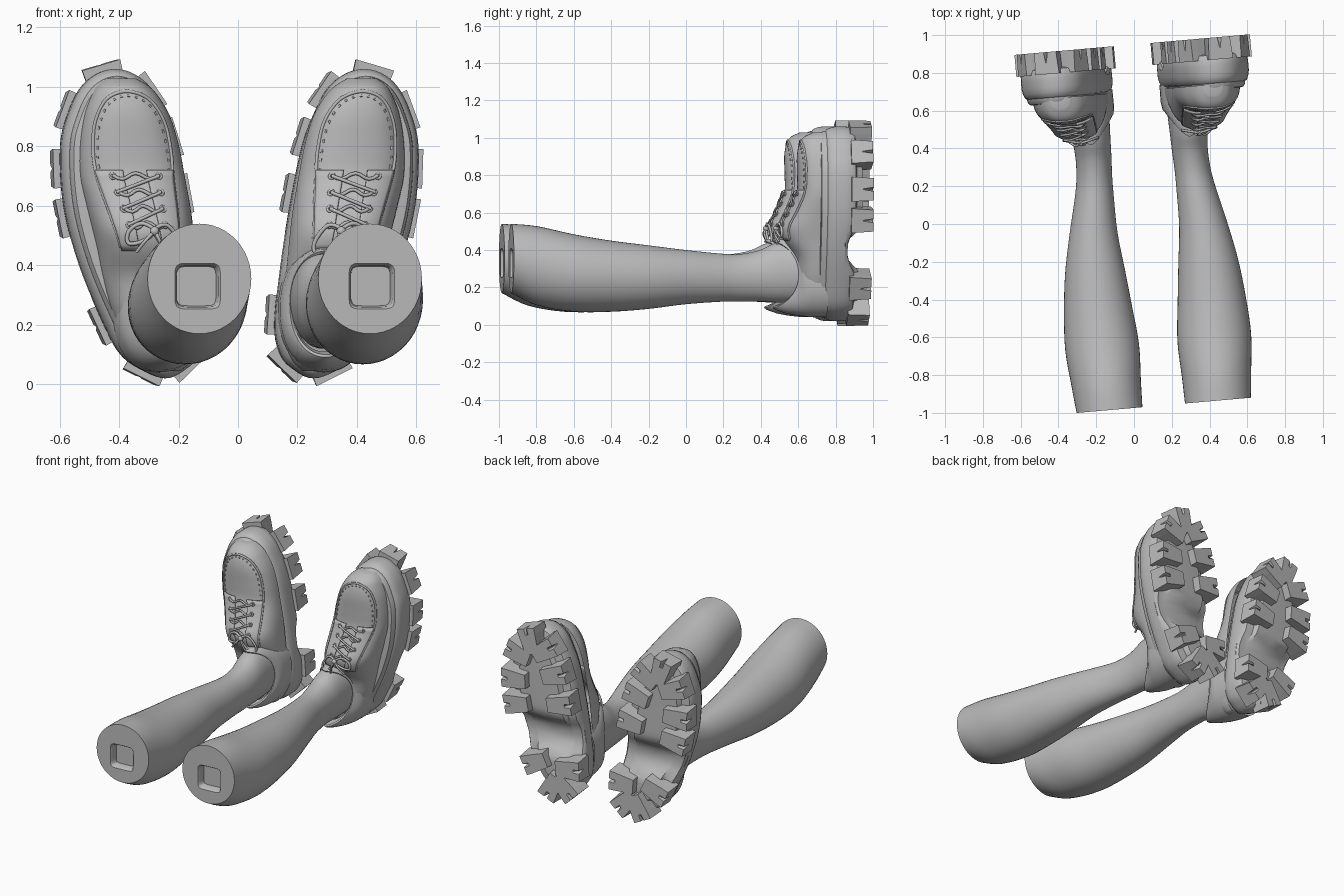
import bpy, bmesh, math
from mathutils import Matrix, Vector

if "Cube" in bpy.data.objects:
    bpy.data.objects.remove(bpy.data.objects["Cube"])

grey = bpy.data.materials.new("plain grey")
grey.use_nodes = True
grey.diffuse_color = (0.5, 0.5, 0.5, 1)
grey.node_tree.nodes["Principled BSDF"].inputs["Base Color"].default_value = (0.5, 0.5, 0.5, 1)

# Every part is made for one foot and mirrored; the pair is turned slightly
PLACE = Matrix.Rotation(math.radians(5), 4, 'Z') @ Matrix.Translation((0.073, 0, 0))


def finish(ob, smooth=35):
    bpy.context.collection.objects.link(ob)
    ob.data.materials.append(grey)
    ob.matrix_world = PLACE
    if ob.type == 'MESH' and smooth:
        bpy.ops.object.select_all(action='DESELECT')
        ob.select_set(True)
        bpy.context.view_layer.objects.active = ob
        bpy.ops.object.shade_smooth_by_angle(angle=math.radians(smooth))
    ob.modifiers.new("Mirror", 'MIRROR').use_mirror_merge = False
    return ob


def loft(bm, rings, cap_start=True, cap_end=True, closed=True):
    vs = [[bm.verts.new(p) for p in r] for r in rings]
    n = len(vs[0])
    for a, b in zip(vs, vs[1:]):
        for i in range(n if closed else n - 1):
            j = (i + 1) % n
            bm.faces.new((a[i], a[j], b[j], b[i]))
    if cap_start:
        bm.faces.new(vs[0])
    if cap_end:
        bm.faces.new(vs[-1])


def mesh_object(name, bm, smooth=35):
    bmesh.ops.remove_doubles(bm, verts=bm.verts, dist=0.0002)
    bmesh.ops.recalc_face_normals(bm, faces=bm.faces)
    me = bpy.data.meshes.new(name)
    bm.to_mesh(me)
    bm.free()
    return finish(bpy.data.objects.new(name, me), smooth)


def spline(pts, k, closed=False):
    """Smooth curve through the points, k steps for each span."""
    pts = [Vector(p) for p in pts]
    n, out = len(pts), []
    get = (lambda i: pts[i % n]) if closed else (lambda i: pts[max(0, min(n - 1, i))])
    for i in range(n if closed else n - 1):
        a, b, c, d = (get(i + o) for o in (-1, 0, 1, 2))
        for s in range(k):
            t = s / k
            out.append(0.5 * (2 * b + (c - a) * t + (2 * a - 5 * b + 4 * c - d) * t ** 2
                              + (3 * b - a - 3 * c + d) * t ** 3))
    return out if closed else out + [pts[-1]]


def oval(v, uc, h, zc, hz, power=2, n=48):
    pts = []
    for i in range(n):
        a = 2 * math.pi * i / n
        c, s = math.cos(a), math.sin(a)
        r = (abs(c) ** power + abs(s) ** power) ** (-1 / power)
        pts.append(Vector((uc + h * r * c, v, zc + hz * r * s)))
    return pts


def tubes(name, paths, radius, closed=False):
    cu = bpy.data.curves.new(name, 'CURVE')
    cu.dimensions, cu.bevel_depth, cu.bevel_resolution = '3D', radius, 2
    cu.use_fill_caps = True
    for path in paths:
        sp = cu.splines.new('POLY')
        sp.points.add(len(path) - 1)
        for p, co in zip(sp.points, path):
            p.co = (*co, 1)
        sp.use_cyclic_u = closed
        sp.use_smooth = True
    return finish(bpy.data.objects.new(name, cu))


# Lower leg with a rounded square socket in its cut end: y, x, half width, z, half height
leg = [(-.97, .288, .175, .355, .185), (-.83, .293, .184, .315, .212), (-.635, .298, .196, .277, .207),
       (-.435, .302, .181, .26, .19), (-.235, .301, .159, .255, .17), (-.035, .292, .128, .255, .145),
       (.165, .27, .103, .252, .128), (.265, .261, .095, .252, .127), (.365, .256, .095, .262, .137),
       (.46, .258, .1, .28, .16), (.6, .262, .11, .29, .17)]
bm = bmesh.new()
socket = [oval(v, .294, h, .33, h, 7) for v, h in ((-.92, .066), (-.96, .07), (-.97, .077))]
loft(bm, socket + [oval(*p) for p in spline([Vector(q) for q in leg], 4)])
mesh_object("lower_leg", bm)

# Sole outline: z, centre, half width from heel to toe
sole = [(.02, .25, 0), (.05, .258, .075), (.1, .27, .13), (.2, .288, .168), (.4, .34, .2), (.6, .382, .21),
        (.8, .408, .195), (.92, .416, .158), (1.0, .418, .115), (1.045, .42, .06), (1.06, .42, 0)]
outline = spline([(c + h, z) for z, c, h in sole] + [(c - h, z) for z, c, h in sole[-2:0:-1]], 5, True)
N = len(outline)


def normal(i):
    d = outline[(i + 1) % N] - outline[i - 1]
    return Vector((d.y, -d.x)).normalized()


def arch(z):
    return 0.04 * math.exp(-((z - 0.4) / 0.095) ** 4)


def sole_ring(v, inset, lift=0.0):
    pts = [outline[i] - normal(i) * inset for i in range(N)]
    return [(p.x, v - lift * arch(p.y), p.y) for p in pts]


# Thick midsole with a sloped welt, an arched underside and raised middle pads
bm = bmesh.new()
middle = [((outline[i] + outline[-i % N]) / 2) for i in range(N)]
spine = [(p.x, .9 - 2 * arch(p.y), p.y) for p in middle]
rings = [sole_ring(*a) for a in ((.672, .05), (.675, .036), (.69, .026), (.705, .024), (.712, .014),
                                 (.735, .005), (.76, 0), (.80, 0), (.84, .002, 1), (.855, .012, 1),
                                 (.865, .06, 1.2), (.895, .075, 1.9))]
loft(bm, rings + [spine], cap_end=False)
mesh_object("midsole", bm)

# Notched tread blocks around the forefoot and the heel
bm = bmesh.new()


def tread(u, z, w, depth):
    i = min(range(N), key=lambda k: (outline[k] - Vector((u, z))).length)
    out = normal(i)
    side = Vector((-out.y, out.x))
    shape = [(-w, .83), (w, .83), (.88 * w, .947), (.16 * w, .947), (.03 * w, .89),
             (-.03 * w, .89), (-.16 * w, .947), (-.88 * w, .947)]
    rings = []
    for d, solid, taper in ((.02, False, 1), (-.02, True, .96), (-depth, True, .75)):
        ring = []
        for k, (s, v) in enumerate(shape):
            p = outline[i] + out * d + side * s * taper
            ring.append((p.x, .947 if solid and k in (4, 5) else v, p.y))
        rings.append(ring)
    loft(bm, rings)


for u, z in ((.59, .56), (.605, .73), (.57, .91), (.455, 1.06), (.3, .99), (.22, .84), (.17, .665)):
    tread(u, z, .067, .14)
for u, z in ((.12, .25), (.17, .075), (.31, .04), (.45, .2)):
    tread(u, z, .068, .14)
mesh_object("tread_blocks", bm, 0)

# Shoe upper as arched sections along the foot: z, centre, half width, front
upper = spline([(.045, .255, .05, .64), (.08, .262, .09, .59), (.14, .27, .12, .57), (.25, .295, .145, .565),
                (.36, .31, .16, .55), (.45, .323, .165, .495), (.52, .335, .17, .478), (.6, .35, .175, .515),
                (.7, .37, .177, .555), (.8, .38, .168, .558), (.9, .388, .146, .556), (.97, .396, .113, .568),
                (1.005, .402, .085, .592), (1.028, .406, .05, .64)], 4)
BASE, POWER = .7, 2.5


def section(z):
    for a, b in zip(upper, upper[1:]):
        if z <= b[0]:
            return a.lerp(b, max(0, (z - a[0]) / (b[0] - a[0])))
    return upper[-1]


def on_upper(du, z, off=0.0):
    _, c, h, front = section(z)
    r = min(1, abs(du) / h)
    return Vector((c + du, BASE - (BASE - front) * (1 - r ** POWER) ** (1 / POWER) - off, z))


bm = bmesh.new()
rings = []
for z, c, h, front in upper:
    ring = []
    for i in range(33):
        a = math.pi * i / 32
        co, si = math.cos(a), math.sin(a)
        r = (abs(co) ** POWER + abs(si) ** POWER) ** (-1 / POWER)
        ring.append((c + h * r * co, BASE - (BASE - front) * r * si, z))
    rings.append(ring)
loft(bm, rings, closed=False)
mesh_object("shoe_upper", bm, 50)

# Heel counter and padded collar, low at both sides of the ankle
bm = bmesh.new()
rings = []
for v, c, h, z0, z1, dip in ((.72, .28, .155, .04, .46, 0), (.63, .274, .15, .042, .46, 0),
                             (.56, .268, .138, .05, .46, .03), (.5, .264, .126, .062, .46, .08),
                             (.45, .262, .118, .08, .455, .12), (.435, .262, .111, .091, .448, .13),
                             (.44, .262, .104, .1, .44, .13), (.5, .262, .095, .11, .43, .1)):
    ring = oval(v, c, h, (z0 + z1) / 2, (z1 - z0) / 2, 2.2)
    for p in ring:
        p.y += dip * min(1, abs(p.x - c) / h) ** 1.5
    rings.append(ring)
loft(bm, rings, False, False)
mesh_object("heel_collar", bm, 50)

# Lacing flaps on each side of the tongue, as wide as the toe panel
bm = bmesh.new()
for s in (1, -1):
    rows = []
    for i in range(13):
        z = .45 + .27 * i / 12
        w = .095 + .035 * i / 12
        rows.append([on_upper(s * (.04 + (w - .04) * j / 10), z, .004) for j in range(11)])
    loft(bm, rows, False, False, False)
flaps = mesh_object("lacing_flaps", bm, 50)
thick = flaps.modifiers.new("Solidify", 'SOLIDIFY')
thick.thickness, thick.offset = .012, 0

# Raised toe seam running back to the ankle, with dashed stitches just inside it
seam = spline([(-.098, .46), (-.128, .7), (-.13, .8), (-.114, .89), (-.07, .96), (0, .985),
               (.07, .96), (.114, .89), (.13, .8), (.128, .7), (.098, .46)], 8)
tubes("toe_seam", [[on_upper(*p) for p in seam]], .006)
tubes("toe_stitches", [[on_upper(p.x * .9, p.y * .98 + .005, .001) for p in seam[i:i + 2]]
                       for i in range(9, len(seam) - 10, 3)], .0035)

# Laces across the tongue, eyelets and a bow
laces, eyelets = [], []
for k, z in enumerate((.7, .645, .59, .535)):
    w = .078 - .006 * k
    laces.append([on_upper(w * t / 5, z + .01 * math.cos(t), .014) for t in range(-5, 6)])
    if k < 3:
        laces.append([on_upper(w * t / 5, z - .027 - .0055 * t, .017) for t in range(-5, 6)])
    for s in (1, -1):
        eyelets.append([on_upper(s * w + .009 * math.cos(a), z + .009 * math.sin(a), .011)
                        for a in (math.tau * i / 10 for i in range(10))])
tubes("laces", laces, .006)
tubes("eyelets", eyelets, .004, True)
knot = Vector((.315, .45, .515))
loops = []
for x, z in ((-.085, -.05), (.085, -.02)):
    flat = [(0, 0), (x * .5, z * .2 + .03), (x, z + .02), (x * 1.02, z - .02), (x * .5, z - .015)]
    loops.append([knot + Vector((p.x, .25 * abs(p.x), p.y)) for p in spline(flat, 6, True)])
tubes("bow_loops", loops, .007, True)
ends = [spline([knot, knot + Vector((x * .5, -.01, -.03)), knot + Vector((x, .01, z))], 6)
        for x, z in ((-.03, -.085), (.06, -.07))]
tubes("bow_ends", ends, .006)
bm = bmesh.new()
bmesh.ops.create_uvsphere(bm, u_segments=12, v_segments=8, radius=.016, matrix=Matrix.Translation(knot))
mesh_object("bow_knot", bm)
